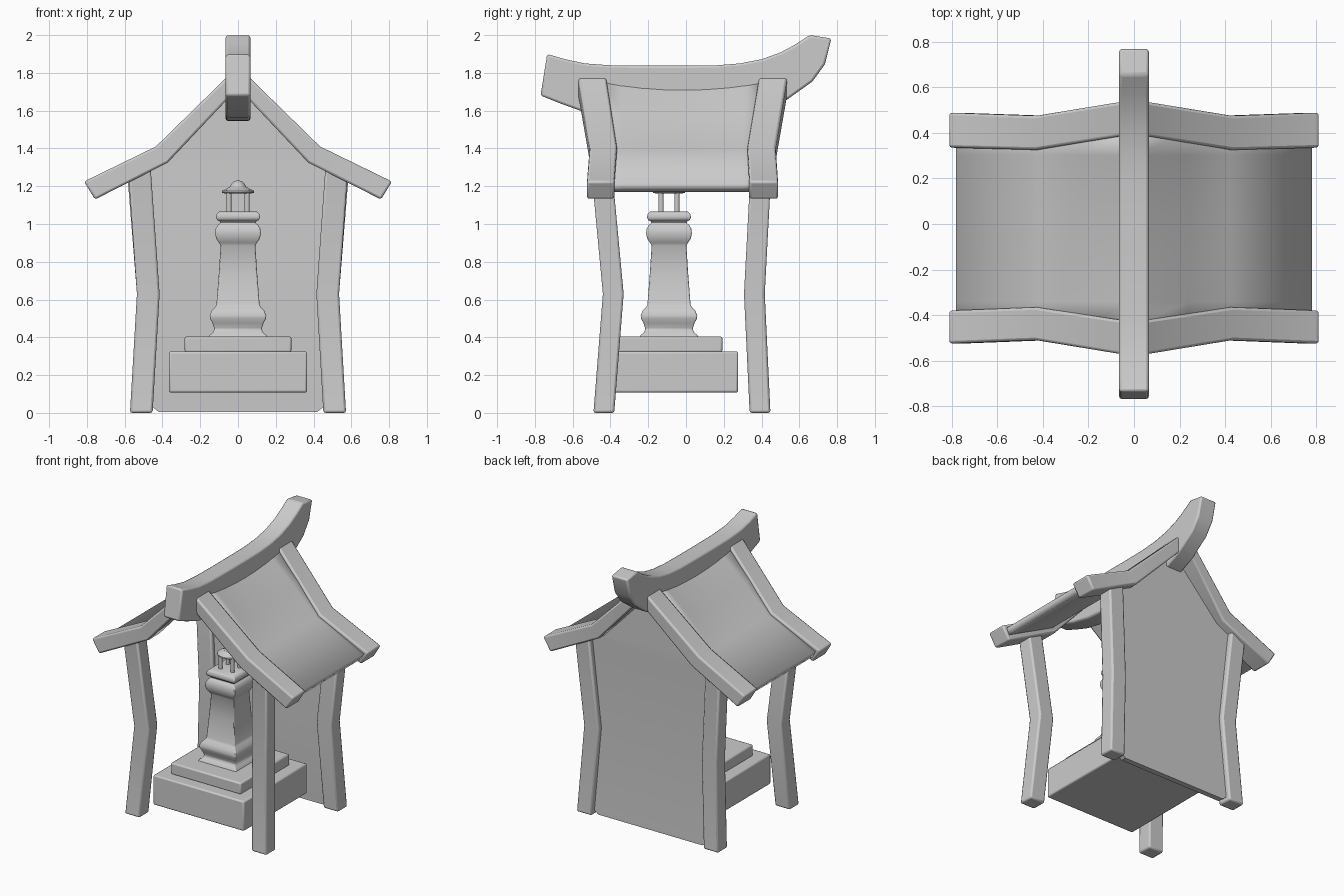
import bpy, bmesh, math
from mathutils import Vector

if "Cube" in bpy.data.objects:
    bpy.data.objects.remove(bpy.data.objects["Cube"])


def finish(name, bm, bevel=0.0, angle=35, solid=0.0):
    bmesh.ops.recalc_face_normals(bm, faces=bm.faces)
    me = bpy.data.meshes.new(name)
    bm.to_mesh(me)
    bm.free()
    ob = bpy.data.objects.new(name, me)
    bpy.context.collection.objects.link(ob)
    if solid:
        m = ob.modifiers.new("thickness", 'SOLIDIFY')
        m.thickness, m.offset = solid, 0
    if bevel:
        m = ob.modifiers.new("soft_edges", 'BEVEL')
        m.width, m.segments, m.limit_method = bevel, 2, 'ANGLE'
        m.angle_limit = math.radians(40)
    bpy.context.view_layer.objects.active = ob
    ob.select_set(True)
    bpy.ops.object.shade_smooth_by_angle(angle=math.radians(angle))
    ob.select_set(False)
    return ob


def loft(name, rings, **kw):
    """Skin closed rings of equal length and cap both ends."""
    bm = bmesh.new()
    vs = [[bm.verts.new(p) for p in r] for r in rings]
    n = len(vs[0])
    for a, b in zip(vs, vs[1:]):
        for i in range(n):
            bm.faces.new((a[i], a[(i + 1) % n], b[(i + 1) % n], b[i]))
    bm.faces.new(vs[0])
    bm.faces.new(vs[-1])
    return finish(name, bm, **kw)


def rect(cx, cy, hx, hy, z):
    return [(cx - hx, cy - hy, z), (cx + hx, cy - hy, z),
            (cx + hx, cy + hy, z), (cx - hx, cy + hy, z)]


def lathe(name, profile, cx, cy, n=24):
    rings = [[(cx + r * math.cos(2 * math.pi * i / n),
               cy + r * math.sin(2 * math.pi * i / n), z) for i in range(n)]
             for r, z in profile]
    return loft(name, rings)


# bent corner posts: (x, y, z) centre line
front = [(.512, -.435, 0), (.475, -.385, .63), (.522, -.447, 1.29)]
back = [(.512, .392, 0), (.475, .362, .63), (.528, .397, 1.29)]
for label, path in (("front", front), ("back", back)):
    for side, s in (("left", -1), ("right", 1)):
        loft(f"{label}_{side}_post",
             [rect(s * x, y, .06, .055, z) for x, y, z in path],
             bevel=.012, angle=25)

# back wall, following the posts and tapering up into the gable
wall = [(.42, .392, .005), (.45, .392, .03), (.47, .362, .63),
        (.52, .39, 1.27), (.40, .39, 1.35), (.03, .39, 1.7)]
loft("back_wall", [rect(0, y, w, .02, z) for w, y, z in wall])

# gable rafters: apex, kink, tip as (top x, top z, bottom x, bottom z, y0, y1)
def rafter(name, half):
    full = [(-a, b, -c, d, e, f) for a, b, c, d, e, f in half[:0:-1]] + half
    loft(name, [[(a, e, b), (a, f, b), (c, f, d), (c, e, d)]
                for a, b, c, d, e, f in full], bevel=.012, angle=20)


def gable(ys):
    shape = [(0, 1.835, 0, 1.72), (.435, 1.41, .372, 1.325), (.815, 1.225, .757, 1.13)]
    return [p + y for p, y in zip(shape, ys)]


rafter("front_rafters", gable([(-.58, -.43), (-.51, -.365), (-.525, -.38)]))
rafter("back_rafters", gable([(.395, .545), (.325, .475), (.335, .488)]))

# roof sheet, sagging a little along the ridge
slope = [(0, 1.782, .045), (.22, 1.573, .025), (.41, 1.373, 0), (.77, 1.192, 0)]
slope = [(-x, z, s) for x, z, s in slope[:0:-1]] + slope
bm = bmesh.new()
rows = []
for j in range(9):
    t = j / 4 - 1
    rows.append([bm.verts.new((x, .43 * t - .02, z - sag * (1 - t * t)))
                 for x, z, sag in slope])
for a, b in zip(rows, rows[1:]):
    for i in range(len(slope) - 1):
        bm.faces.new((a[i], a[i + 1], b[i + 1], b[i]))
finish("roof_sheet", bm, solid=.05, angle=20)

# curved ridge beam: (top y, top z, bottom y, bottom z)
ridge = [(-.735, 1.90, -.77, 1.68), (-.64, 1.872, -.665, 1.638), (-.535, 1.85, -.56, 1.60),
         (-.40, 1.84, -.40, 1.565), (-.2, 1.838, -.2, 1.548), (0, 1.838, 0, 1.545),
         (.16, 1.84, .2, 1.555), (.285, 1.85, .38, 1.59), (.40, 1.872, .53, 1.655),
         (.50, 1.908, .67, 1.755), (.575, 1.948, .735, 1.845), (.655, 2.0, .77, 1.982)]
loft("ridge_beam", [[(-.065, a, b), (.065, a, b), (.065, c, d), (-.065, c, d)]
                    for a, b, c, d in ridge], bevel=.012, angle=35)

# stepped plinth
CY = -.09
for name, h, z0, z1 in (("plinth_base", .366, .108, .325), ("plinth_step", .282, .32, .405)):
    loft(name, [rect(0, CY, h, h, z0), rect(0, CY, h, h, z1)], bevel=.01)

# square moulded pillar: (half width, z)
pillar = [(.155, .40), (.15, .412), (.133, .425), (.125, .445), (.135, .475), (.148, .50),
          (.15, .515), (.14, .54), (.12, .56), (.114, .575), (.102, .73), (.092, .885),
          (.1, .9), (.115, .922), (.121, .95), (.118, .975), (.107, .995), (.095, 1.003),
          (.095, 1.014), (.11, 1.02), (.117, 1.036), (.112, 1.055), (.1, 1.065)]
loft("pillar", [rect(0, CY, w, w, z) for w, z in pillar], bevel=.006, angle=45)

# small open lantern on the pillar
for i, (sx, sy) in enumerate(((-1, -1), (1, -1), (1, 1), (-1, 1))):
    lathe(f"lantern_post_{i + 1}", [(.014, 1.05), (.014, 1.18)],
          sx * .048, CY + sy * .042, 12)
lathe("lantern_cap", [(.07, 1.162), (.086, 1.166), (.086, 1.175), (.06, 1.187),
                      (.042, 1.198), (.036, 1.212), (.02, 1.226), (.004, 1.231)], 0, CY)
